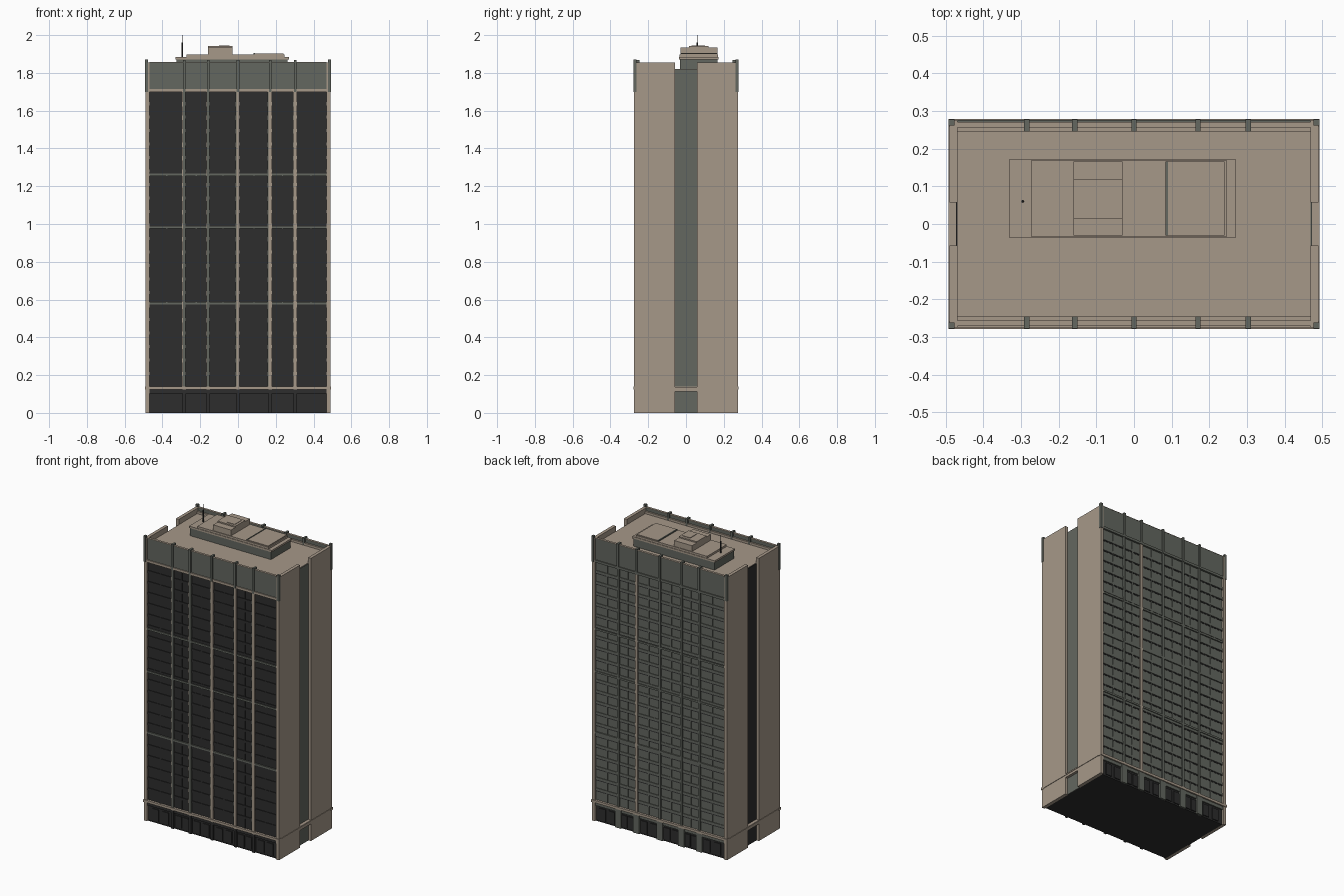
import bpy
import bmesh
from mathutils import Vector

cube = bpy.data.objects.get("Cube")
if cube:
    bpy.data.objects.remove(cube, do_unlink=True)


def material(name, r, g, b):
    m = bpy.data.materials.new(name)
    m.use_nodes = True
    m.diffuse_color = (r, g, b, 1)
    bsdf = m.node_tree.nodes["Principled BSDF"]
    bsdf.inputs["Base Color"].default_value = (r, g, b, 1)
    bsdf.inputs["Roughness"].default_value = 0.9
    return m


TAN = material("tan_concrete", 0.38, 0.315, 0.25)
GREY = material("grey_green_panel", 0.125, 0.135, 0.115)
DARK = material("dark_glass", 0.026, 0.026, 0.026)


def boxes(name, mat, extents):
    """One object from boxes given as (x0, x1, y0, y1, z0, z1)."""
    bm = bmesh.new()
    for x0, x1, y0, y1, z0, z1 in extents:
        lo = Vector((min(x0, x1), min(y0, y1), z0))
        hi = Vector((max(x0, x1), max(y0, y1), z1))
        for v in bmesh.ops.create_cube(bm, size=1)["verts"]:
            v.co = (lo + hi) / 2 + v.co * (hi - lo)
    mesh = bpy.data.meshes.new(name)
    bm.to_mesh(mesh)
    bm.free()
    mesh.materials.append(mat)
    ob = bpy.data.objects.new(name, mesh)
    bpy.context.collection.objects.link(ob)
    return ob


# Main levels and facade layout
ROOF, PARAPET, LEDGE, BAND = 1.82, 1.855, 0.13, 1.70
WALL, FACE, EDGE = 0.258, 0.264, 0.275
HALF, CORE = 0.49, 0.469
PIERS = [-0.285, -0.157, 0.0, 0.17, 0.303]
BAYS = [-CORE] + PIERS + [CORE]
FLOORS = 22
STEP = (BAND - LEDGE) / FLOORS

# Core, roof deck and underside
boxes("core", TAN, [(-CORE, CORE, -WALL, WALL, 0.004, ROOF)])
boxes("underside", DARK, [(-CORE, CORE, -FACE, FACE, 0, 0.004)])

# End walls with a central recess on each side
for side, s, strip in (("left", 1, GREY), ("right", -1, DARK)):
    boxes(side + "_end_walls", TAN,
          [(s * CORE, s * HALF, t * 0.057, t * EDGE, 0, PARAPET) for t in (-1, 1)])
    boxes(side + "_recess_strip", strip,
          [(s * CORE, s * 0.473, -0.057, 0.057, z0, z1)
           for z0, z1 in ((0, 0.112), (0.14, ROOF - 0.003))])
    boxes(side + "_recess_sill", TAN,
          [(s * CORE, s * HALF, -0.057, 0.057, 0.112, 0.137)])
    boxes(side + "_base_ledge", TAN,
          [(s * HALF, s * 0.493, -EDGE, EDGE, LEDGE - 0.003, LEDGE + 0.005)])

# Long facades
for face, s, panel in (("front", -1, DARK), ("back", 1, GREY)):
    boxes(face + "_curtain_wall", panel,
          [(-CORE, CORE, s * WALL, s * FACE, LEDGE, BAND)])

    # Floor spandrels, with slim sills below the windows
    boxes(face + "_floor_spandrels", panel,
          [(-CORE, CORE, s * FACE, s * 0.268, LEDGE + i * STEP, LEDGE + i * STEP + 0.016)
           for i in range(1, FLOORS)])
    boxes(face + "_window_sills", DARK,
          [(-CORE, CORE, s * 0.263, s * 0.2655, LEDGE + i * STEP - 0.007, LEDGE + i * STEP)
           for i in range(1, FLOORS)])

    # Thin mullions between the piers
    boxes(face + "_mullions", panel,
          [((a + b) / 2 - 0.003, (a + b) / 2 + 0.003, s * FACE, s * 0.267, LEDGE, BAND)
           for a, b in zip(BAYS, BAYS[1:])])

    # Full height piers, rising into the parapet as fins
    for i, x in enumerate(PIERS):
        tan_pier = i >= 2 if face == "front" else x == 0.17
        w = 0.009 if tan_pier else 0.007
        boxes(f"{face}_pier_{i + 1}", TAN if tan_pier else GREY,
              [(x - w, x + w, s * WALL, s * 0.274, LEDGE, BAND)])
        if face == "front":
            boxes(f"{face}_pier_edge_{i + 1}", GREY if tan_pier else TAN,
                  [(x - w - 0.004, x - w, s * WALL, s * 0.272, LEDGE, BAND)])
    boxes(face + "_parapet_fins", GREY,
          [(x - 0.007, x + 0.007, s * 0.246, s * 0.278, BAND, PARAPET + 0.012)
           for x in PIERS])
    boxes(face + "_corner_fins", GREY,
          [(t * 0.476, t * 0.492, s * 0.262, s * 0.278, BAND, 1.87) for t in (-1, 1)])

    # Top band, its inner coping, and the ledges above and below the offices
    boxes(face + "_top_band", GREY,
          [(-CORE, CORE, s * 0.257, s * 0.27, BAND, PARAPET)])
    boxes(face + "_parapet_coping", TAN,
          [(-CORE, CORE, s * 0.256, s * 0.271, PARAPET, PARAPET + 0.003),
           (-CORE, CORE, s * 0.246, s * 0.257, ROOF - 0.01, ROOF + 0.015)])
    boxes(face + "_band_ledge", TAN if face == "front" else GREY,
          [(-CORE, CORE, s * WALL, s * 0.276, BAND, BAND + 0.016)])
    boxes(face + "_base_ledge", TAN,
          [(-0.493, 0.493, s * WALL, s * 0.279, LEDGE - 0.007, LEDGE + 0.009)])

    # Stronger belt courses
    boxes(face + "_belt_courses", GREY,
          [(-CORE, CORE, s * WALL, s * 0.272, z, z + 0.012)
           for z in (0.575, 0.975, 1.255)])

    # Ground floor: dark openings between pillars
    boxes(face + "_ground_floor", DARK,
          [(-CORE, CORE, s * WALL, s * 0.261, 0, LEDGE)])
    frame = DARK if face == "front" else GREY
    pillar = 0.009 if face == "front" else 0.022
    boxes(face + "_ground_pillars", frame,
          [(x - pillar, x + pillar, s * WALL, s * 0.274, 0, LEDGE - 0.007) for x in PIERS])
    boxes(face + "_ground_lintel", frame,
          [(-CORE, CORE, s * WALL, s * 0.270, 0.102, LEDGE - 0.007)])
    doors = []
    for a, b in zip(BAYS, BAYS[1:]):
        for k in (0.3, 0.7):
            c = a + (b - a) * k
            doors.append((c - 0.022, c + 0.022, s * 0.26, s * 0.267, 0.012, 0.09))
    boxes(face + "_doors", DARK, doors)

# Rooftop plant room: grey walls under stepped tan slabs
boxes("plant_room_walls", GREY, [(-0.325, 0.262, -0.032, 0.168, ROOF, 1.872)])
boxes("plant_room_slab", TAN, [(-0.33, 0.27, -0.037, 0.173, 1.872, 1.884)])
boxes("plant_room_upper_slab", TAN, [(-0.272, 0.245, -0.034, 0.17, 1.884, 1.897),
                                     (0.09, 0.24, -0.03, 0.166, 1.897, 1.903)])
boxes("slab_rib", GREY, [(0.083, 0.09, -0.03, 0.166, 1.897, 1.905)])
boxes("lift_house", TAN, [(-0.16, -0.03, -0.03, 0.166, 1.897, 1.935),
                          (-0.16, -0.03, 0.015, 0.118, 1.935, 1.943)])
boxes("lift_house_hatch", TAN, [(-0.10, -0.045, 0.03, 0.10, 1.943, 1.946)])

# Antenna
for name, radius, z0, z1 in (("antenna_base", 0.004, 1.88, 1.96),
                             ("antenna_tip", 0.0015, 1.96, 2.0)):
    bpy.ops.mesh.primitive_cylinder_add(vertices=8, radius=radius, depth=z1 - z0,
                                        location=(-0.295, 0.06, (z0 + z1) / 2))
    ob = bpy.context.object
    ob.name = name
    ob.data.materials.append(DARK)
